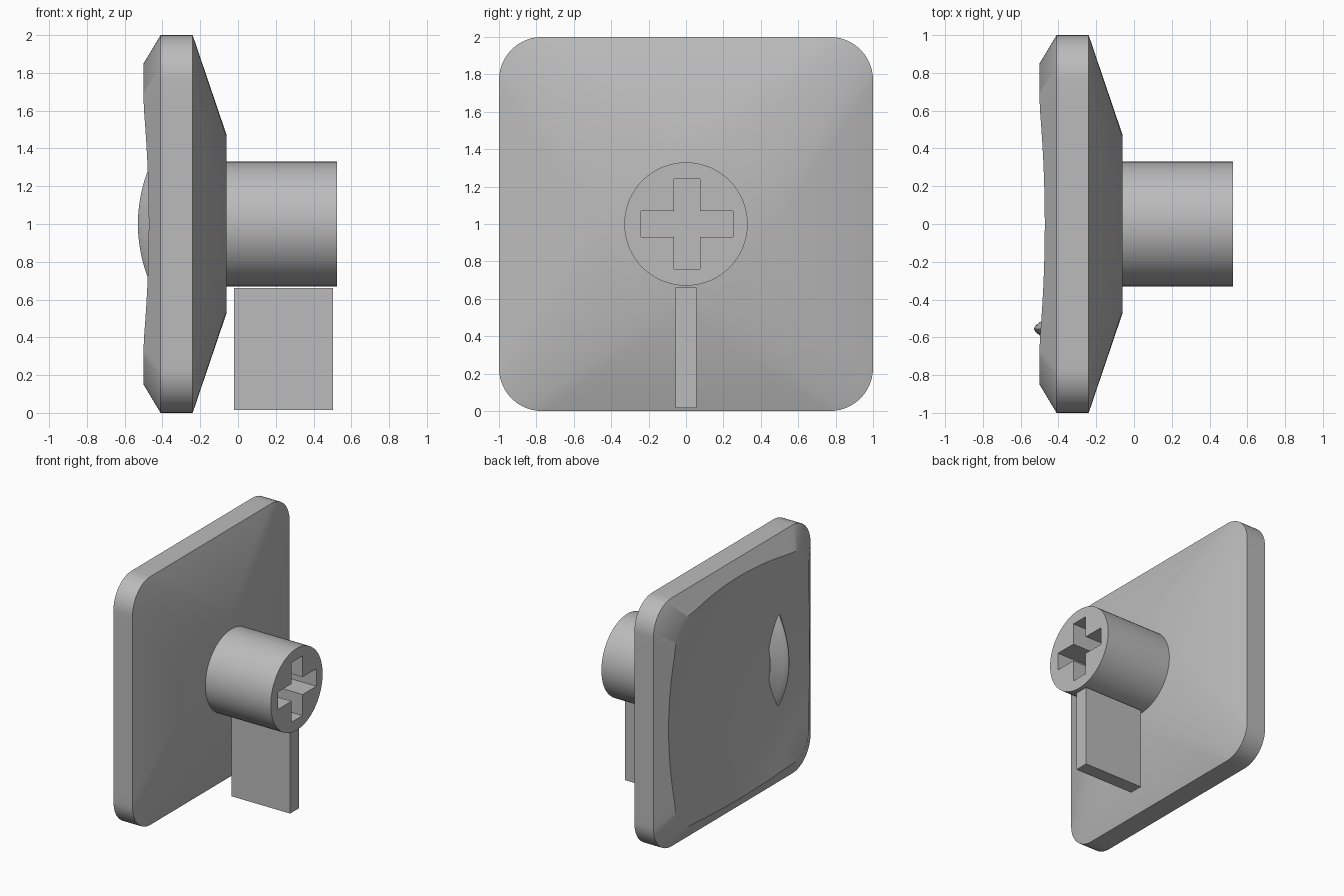
import bpy, bmesh, math

cube = bpy.data.objects.get("Cube")
if cube:
    bpy.data.objects.remove(cube, do_unlink=True)

grey = bpy.data.materials.new("light grey plastic")
grey.use_nodes = True
colour = (0.5, 0.5, 0.5, 1)
grey.diffuse_color = colour
grey.node_tree.nodes["Principled BSDF"].inputs["Base Color"].default_value = colour

MID = 1.0  # height of the cap's axis


def add_object(name, bm, angle=None):
    bmesh.ops.remove_doubles(bm, verts=bm.verts, dist=1e-5)
    bmesh.ops.recalc_face_normals(bm, faces=bm.faces)
    mesh = bpy.data.meshes.new(name)
    bm.to_mesh(mesh)
    bm.free()
    mesh.materials.append(grey)
    obj = bpy.data.objects.new(name, mesh)
    bpy.context.collection.objects.link(obj)
    bpy.ops.object.select_all(action='DESELECT')
    obj.select_set(True)
    bpy.context.view_layer.objects.active = obj
    if angle:
        bpy.ops.object.shade_smooth_by_angle(angle=math.radians(angle))
    return obj


def loft(rings):
    """Skin closed rings of equal length and cap both ends."""
    bm = bmesh.new()
    loops = [[bm.verts.new(p) for p in ring] for ring in rings]
    n = len(loops[0])
    for a, b in zip(loops, loops[1:]):
        for i in range(n):
            j = (i + 1) % n
            bm.faces.new((a[i], a[j], b[j], b[i]))
    bm.faces.new(loops[0])
    bm.faces.new(loops[-1])
    return bm


# Rounded square outline, each point paired with a point on the inner circle
RADIUS, ARC, EDGE = 0.23, 12, 16
outline, circle = [], []
for quarter in range(4):
    turn = quarter * math.pi / 2
    c, s = math.cos(turn), math.sin(turn)
    for k in range(ARC + EDGE):
        if k <= ARC:
            a = math.pi / 2 * k / ARC
            y = 1 - RADIUS + RADIUS * math.cos(a)
            z = 1 - RADIUS + RADIUS * math.sin(a)
        else:
            a = math.pi / 2
            y, z = (1 - RADIUS) * (1 - 2 * (k - ARC) / EDGE), 1
        outline.append((y * c - z * s, y * s + z * c))
        circle.append((0.47 * math.cos(a + turn), 0.47 * math.sin(a + turn)))


def dish(y, z):
    return max(-0.5, -0.4 - 0.09 * (y * y + z * z))


def flat_ring(points, x):
    return [(x, y, MID + z) for y, z in points]


# Rim where the sloping border meets the dish
rim = []
for y, z in outline:
    f = 0.9
    for _ in range(20):
        f = 1 + (dish(y * f, z * f) + 0.41) / 0.6
    rim.append((y * f, z * f))

rings = [flat_ring(circle, -0.06), flat_ring(outline, -0.24), flat_ring(outline, -0.41)]
for step in range(12):
    f = 1 - step / 12
    rings.append([(dish(y * f, z * f), y * f, MID + z * f) for y, z in rim])
add_object("cap_body", loft(rings), 33)

# Raised ridge on the dish
profile = [(0.1, -0.1), (0.03, -0.034), (0.009, -0.017), (0, 0),
           (0.009, 0.017), (0.03, 0.034), (0.1, 0.1)]
ridge = []
for k in range(29):
    z = 0.42 * (k / 14 - 1)
    ridge.append([(-0.53 + z * z / 1.53 + dx, -0.555 + dy, MID + z) for dx, dy in profile])
add_object("ridge", loft(ridge), 40)

# Round stem with a cross-shaped socket
ends = [[(x, 0.33 * math.cos(a), MID + 0.33 * math.sin(a))
         for a in (math.tau * k / 64 for k in range(64))] for x in (-0.1, 0.523)]
stem = add_object("stem", loft(ends), 30)

W, L, H = 0.07, 0.245, 0.24
cross = [(L, -W), (L, W), (W, W), (W, H), (-W, H), (-W, W),
         (-L, W), (-L, -W), (-W, -W), (-W, -H), (W, -H), (W, -W)]
cutter = add_object("socket_cutter",
                    loft([[(x, y + 0.005, MID + z) for y, z in cross] for x in (0.02, 0.6)]))
cutter.hide_render = True
bpy.context.view_layer.objects.active = stem
cut = stem.modifiers.new("socket", 'BOOLEAN')
cut.operation, cut.solver, cut.object = 'DIFFERENCE', 'EXACT', cutter
bpy.ops.object.modifier_move_to_index(modifier=cut.name, index=0)
bpy.ops.object.modifier_apply(modifier=cut.name)
bpy.data.objects.remove(cutter, do_unlink=True)

# Flat support plate below the stem
plate = [[(x, y, z) for y, z in ((-0.055, 0.015), (0.055, 0.015), (0.055, 0.66), (-0.055, 0.66))]
         for x in (-0.02, 0.503)]
add_object("support_plate", loft(plate))
